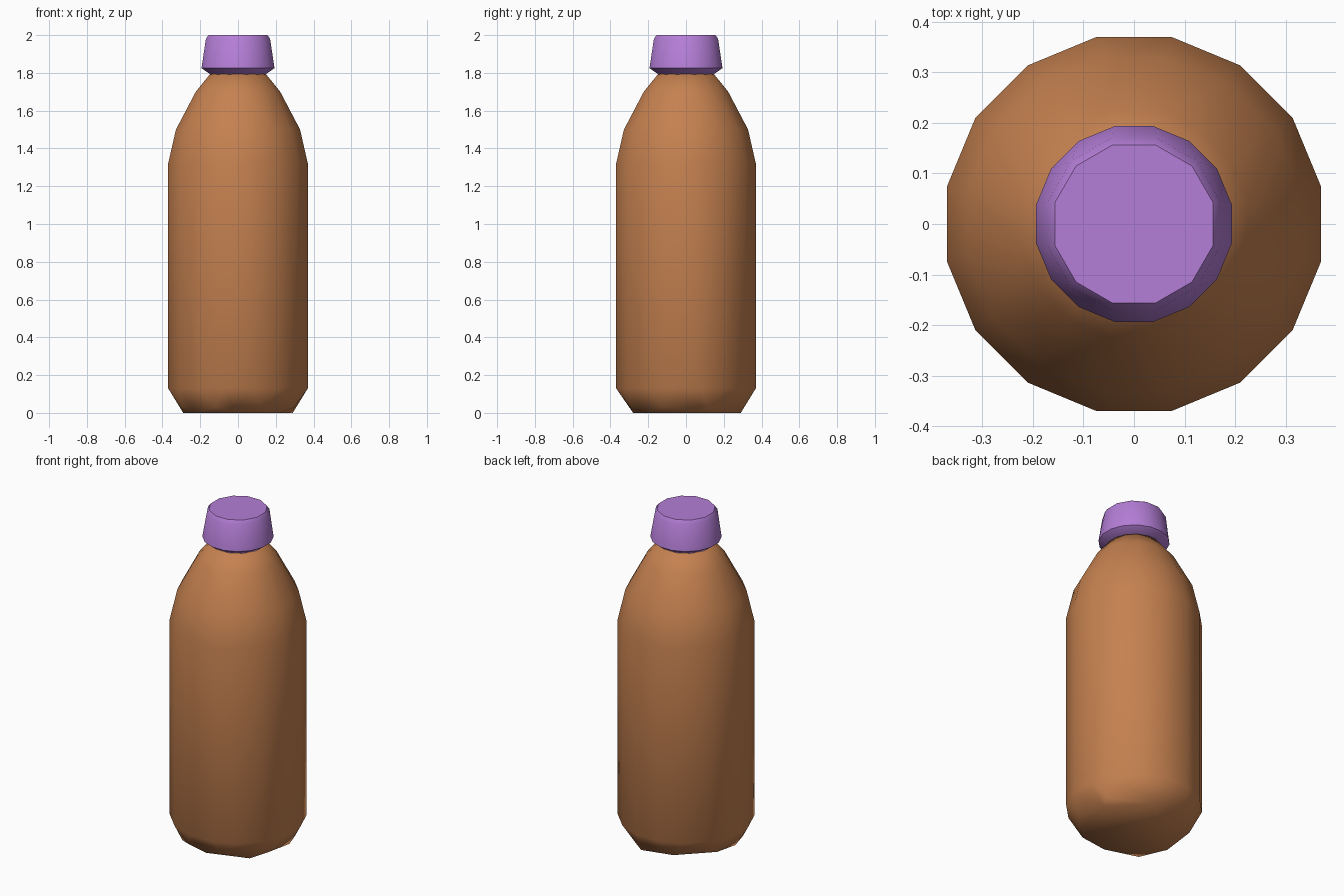
import bpy
import bmesh
from math import cos, sin, pi, radians

cube = bpy.data.objects.get("Cube")
if cube:
    bpy.data.objects.remove(cube, do_unlink=True)


def make_material(name, rgb):
    mat = bpy.data.materials.new(name)
    mat.use_nodes = True
    mat.diffuse_color = (*rgb, 1)
    mat.node_tree.nodes["Principled BSDF"].inputs["Base Color"].default_value = (*rgb, 1)
    return mat


def ring(radius, z, sides):
    """Points of a regular polygon with flat sides facing the axes."""
    angles = [2 * pi * (i + 0.5) / sides for i in range(sides)]
    return [(radius * cos(a), radius * sin(a), z) for a in angles]


def convex_part(name, points, mat, sharp_angle):
    """Wrap a convex skin round the points and shade it smooth."""
    bm = bmesh.new()
    for p in points:
        bm.verts.new(p)
    hull = bmesh.ops.convex_hull(bm, input=bm.verts[:])
    loose = {g for g in hull["geom_interior"] if isinstance(g, bmesh.types.BMVert)}
    bmesh.ops.delete(bm, geom=list(loose), context="VERTS")
    bmesh.ops.dissolve_limit(bm, angle_limit=radians(1), verts=bm.verts[:], edges=bm.edges[:])
    bmesh.ops.recalc_face_normals(bm, faces=bm.faces[:])
    mesh = bpy.data.meshes.new(name)
    bm.to_mesh(mesh)
    bm.free()
    mesh.materials.append(mat)
    obj = bpy.data.objects.new(name, mesh)
    bpy.context.collection.objects.link(obj)
    bpy.ops.object.select_all(action="DESELECT")
    obj.select_set(True)
    bpy.context.view_layer.objects.active = obj
    bpy.ops.object.shade_smooth_by_angle(angle=radians(sharp_angle))
    return obj


brown = make_material("warm brown", (0.56, 0.22, 0.08))
purple = make_material("soft purple", (0.46, 0.21, 0.68))

# Bottle: uneven faceted foot, straight wall, rounded shoulder
foot = [(-0.29, -0.06), (-0.22, -0.22), (-0.02, -0.28),
        (0.22, -0.20), (0.29, 0.08), (0.10, 0.29)]
bottle_points = [(x, y, 0) for x, y in foot]
bottle_points += ring(0.32, 0.03, 8)
for radius, z in [(0.377, 0.13), (0.377, 1.32), (0.335, 1.5), (0.228, 1.7), (0.15, 1.795)]:
    bottle_points += ring(radius, z, 16)
convex_part("bottle_body", bottle_points, brown, 60)

# Cap: tapered under-edge, slightly narrowing wall, bevelled rim
cap_points = ring(0.148, 1.79, 12) + ring(0.197, 1.825, 16)
cap_points += ring(0.176, 1.98, 12) + ring(0.162, 2.0, 12)
convex_part("bottle_cap", cap_points, purple, 50)
